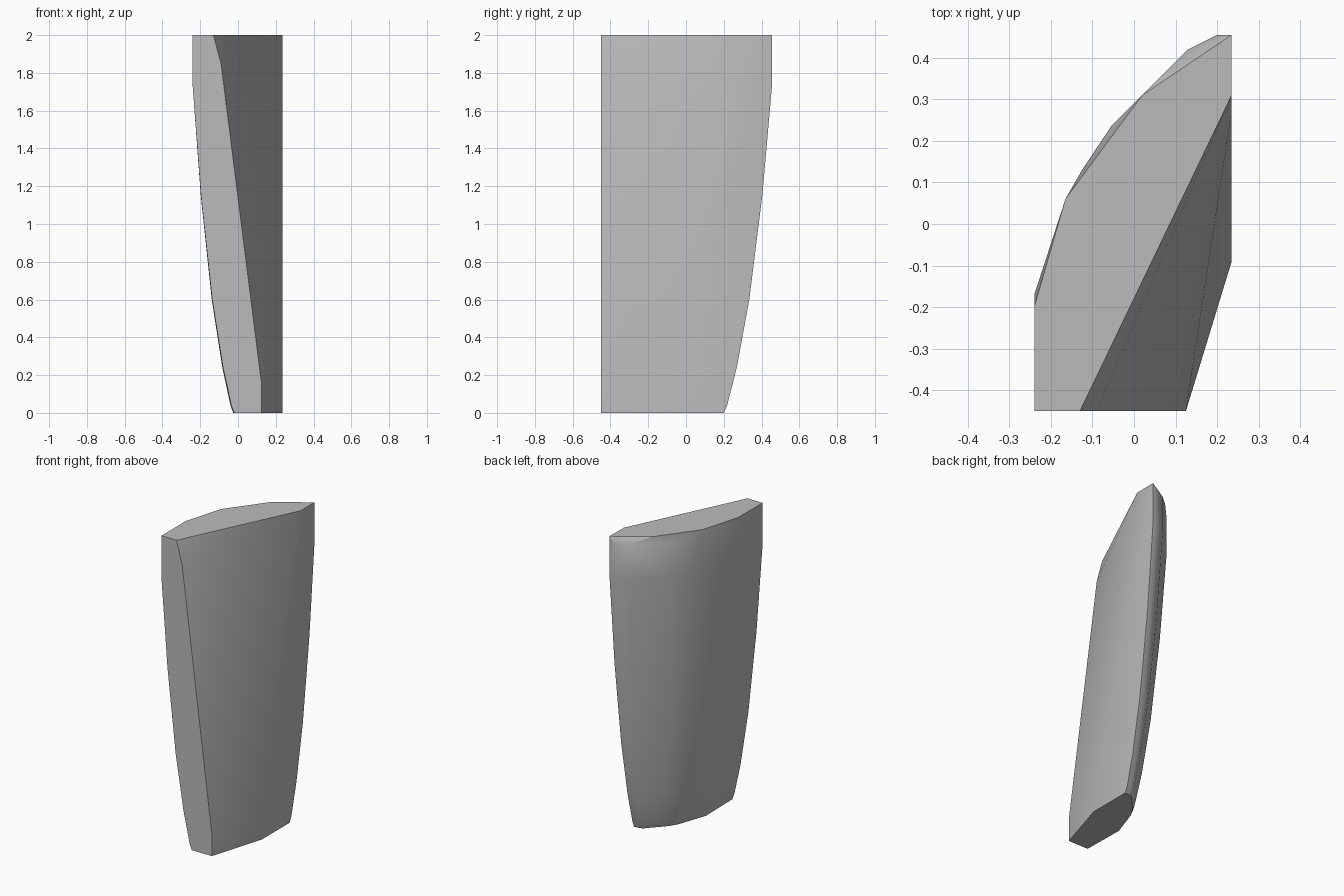
import bpy, bmesh, math
from mathutils import Vector

cube = bpy.data.objects.get("Cube")
if cube:
    bpy.data.objects.remove(cube, do_unlink=True)

# Single grey material
grey = bpy.data.materials.new("plain_grey")
grey.use_nodes = True
colour = (0.5, 0.5, 0.5, 1)
grey.diffuse_color = colour
grey.node_tree.nodes["Principled BSDF"].inputs["Base Color"].default_value = colour

# Curved outer side: wide profile near the top, tight profile at the foot
wide = [(-.24, -.45), (-.24, -.17), (-.125, .13), (-.055, .235), (.13, .42), (.2, .455), (.235, .455)]
tight = [(-.02, -.45), (-.025, -.17), (.04, .02), (.07, .07), (.18, .19), (.2, .195), (.235, .2)]
# Height and taper of each section
sections = [(1.96, 0), (1.73, 0), (1.15, .2), (.6, .47), (.24, .73), (.04, .93), (0, 1)]

points = []
for z, taper in sections:
    for a, b in zip(wide, tight):
        p = Vector(a).lerp(Vector(b), taper)
        points.append((p.x, p.y, z))

# Slightly chamfered top rim
rim = [(-.24, -.45), (-.24, -.2), (-.165, .06), (.02, .31), (.235, .455)]
points += [(x, y, 2) for x, y in rim]

# Twisted inner side: front edge x and side edge y at each height
for z, front_x, side_y in [(2, -.13, .31), (1.85, -.09, .27), (.15, .125, -.09), (0, .125, -.09)]:
    points += [(front_x, -.45, z), (.235, side_y, z)]

# Slab skinned around all sections
bm = bmesh.new()
for p in points:
    bm.verts.new(p)
hull = bmesh.ops.convex_hull(bm, input=bm.verts[:])
loose = {g for g in hull["geom_interior"] + hull["geom_unused"] if isinstance(g, bmesh.types.BMVert)}
bmesh.ops.delete(bm, geom=list(loose), context="VERTS")
bmesh.ops.dissolve_limit(bm, angle_limit=math.radians(.5), verts=bm.verts[:], edges=bm.edges[:])
bmesh.ops.recalc_face_normals(bm, faces=bm.faces[:])
mesh = bpy.data.meshes.new("curved_slab")
bm.to_mesh(mesh)
bm.free()
mesh.materials.append(grey)

slab = bpy.data.objects.new("curved_slab", mesh)
bpy.context.collection.objects.link(slab)
bpy.ops.object.select_all(action="DESELECT")
slab.select_set(True)
bpy.context.view_layer.objects.active = slab
bpy.ops.object.shade_smooth_by_angle(angle=math.radians(30))
